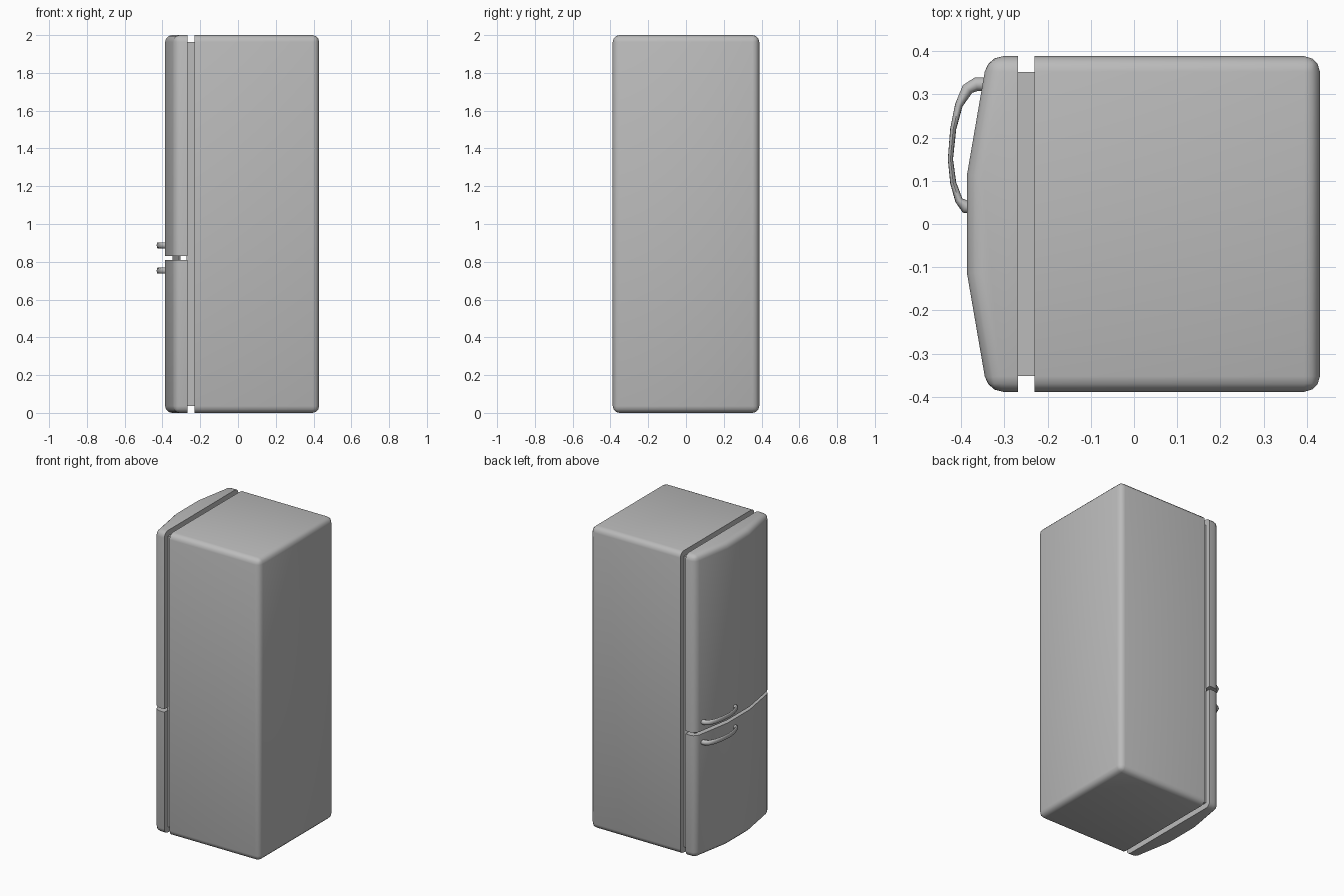
import bpy, bmesh, math
from mathutils import Vector

cube = bpy.data.objects.get("Cube")
if cube:
    bpy.data.objects.remove(cube, do_unlink=True)

grey = bpy.data.materials.new("light_grey")
grey.use_nodes = True
colour = (0.5, 0.5, 0.5, 1)
grey.diffuse_color = colour
grey.node_tree.nodes["Principled BSDF"].inputs["Base Color"].default_value = colour

HALF = 0.388      # half width of the cabinet and doors
INSET = 0.037     # how far the seals sit inside the doors
ROUND = 0.036     # edge rounding


def finish(name, bm):
    bmesh.ops.recalc_face_normals(bm, faces=bm.faces)
    mesh = bpy.data.meshes.new(name)
    bm.to_mesh(mesh)
    bm.free()
    mesh.materials.append(grey)
    obj = bpy.data.objects.new(name, mesh)
    bpy.context.collection.objects.link(obj)
    bpy.ops.object.select_all(action='DESELECT')
    obj.select_set(True)
    bpy.context.view_layer.objects.active = obj
    bpy.ops.object.shade_smooth_by_angle(angle=math.radians(50))
    return obj


def prism(name, outline, z0, z1, rounded=None):
    """Upright prism; edges picked by the rounded rule are bevelled."""
    bm = bmesh.new()
    base = bm.faces.new([bm.verts.new((x, y, z0)) for x, y in outline])
    top = bmesh.ops.extrude_face_region(bm, geom=[base])["geom"]
    for v in top:
        if isinstance(v, bmesh.types.BMVert):
            v.co.z = z1
    if rounded:
        edges = [e for e in bm.edges if rounded(*[v.co for v in e.verts])]
        bmesh.ops.bevel(bm, geom=edges, offset=ROUND, offset_type='OFFSET',
                        segments=3, profile=0.5, affect='EDGES', clamp_overlap=True)
    return finish(name, bm)


def box_outline(x0, x1, half):
    return [(x0, -half), (x1, -half), (x1, half), (x0, half)]


def door_outline(back, front, side, half):
    """Bowed outline: flat middle, slanted flanks."""
    right = [(back, -half), (side, -half), (front, -0.115)]
    return right + [(x, -y) for x, y in reversed(right)]


def near(a, b):
    return abs(a - b) < 1e-4


def both(a, b, axis, value):
    return near(a[axis], value) and near(b[axis], value)


# Cabinet: every edge rounded except the rim facing the doors
prism("cabinet", box_outline(-0.23, 0.43, HALF), 0, 2,
      lambda a, b: not both(a, b, 0, -0.23))

# Seal strip between cabinet and doors
prism("door_seal", box_outline(-0.272, -0.228, HALF - INSET), INSET, 2 - INSET)


# Doors: outer end and vertical corners rounded, back rim and gap left sharp
def door(name, z0, z1, outer):
    def rounded(a, b):
        if both(a, b, 0, -0.268):
            return False
        corner = both(a, b, 0, -0.339) and near(a.y, b.y)
        return corner or both(a, b, 2, outer)
    prism(name, door_outline(-0.268, -0.386, -0.339, HALF), z0, z1, rounded)


door("lower_door", 0, 0.81, 0)
door("upper_door", 0.83, 2, 2)

# Recessed strip filling the gap between the doors
prism("door_divider", door_outline(-0.305, -0.347, -0.312, HALF - INSET), 0.8, 0.84)


# Handles: bowed tubes, slim in the middle and thicker at both feet
def handle(name, z):
    path = [(-0.335, 0.323), (-0.365, 0.323), (-0.385, 0.312), (-0.405, 0.275),
            (-0.418, 0.22), (-0.4245, 0.15), (-0.418, 0.095), (-0.405, 0.055),
            (-0.39, 0.04), (-0.365, 0.038)]
    thick = [0.016, 0.016, 0.014, 0.009, 0.007, 0.006, 0.007, 0.009, 0.015, 0.016]
    points = [Vector((x, y, z)) for x, y in path]
    bm = bmesh.new()
    rings = []
    for i, p in enumerate(points):
        along = (points[min(i + 1, len(points) - 1)] - points[max(i - 1, 0)]).normalized()
        side = along.cross(Vector((0, 0, 1)))
        ring = []
        for k in range(12):
            t = math.tau * k / 12
            ring.append(bm.verts.new(p + side * math.cos(t) * thick[i]
                                     + Vector((0, 0, 0.016 * math.sin(t)))))
        rings.append(ring)
    for a, b in zip(rings, rings[1:]):
        for k in range(12):
            n = (k + 1) % 12
            bm.faces.new((a[k], a[n], b[n], b[k]))
    bm.faces.new(rings[0])
    bm.faces.new(rings[-1])
    finish(name, bm)


handle("upper_handle", 0.887)
handle("lower_handle", 0.753)
